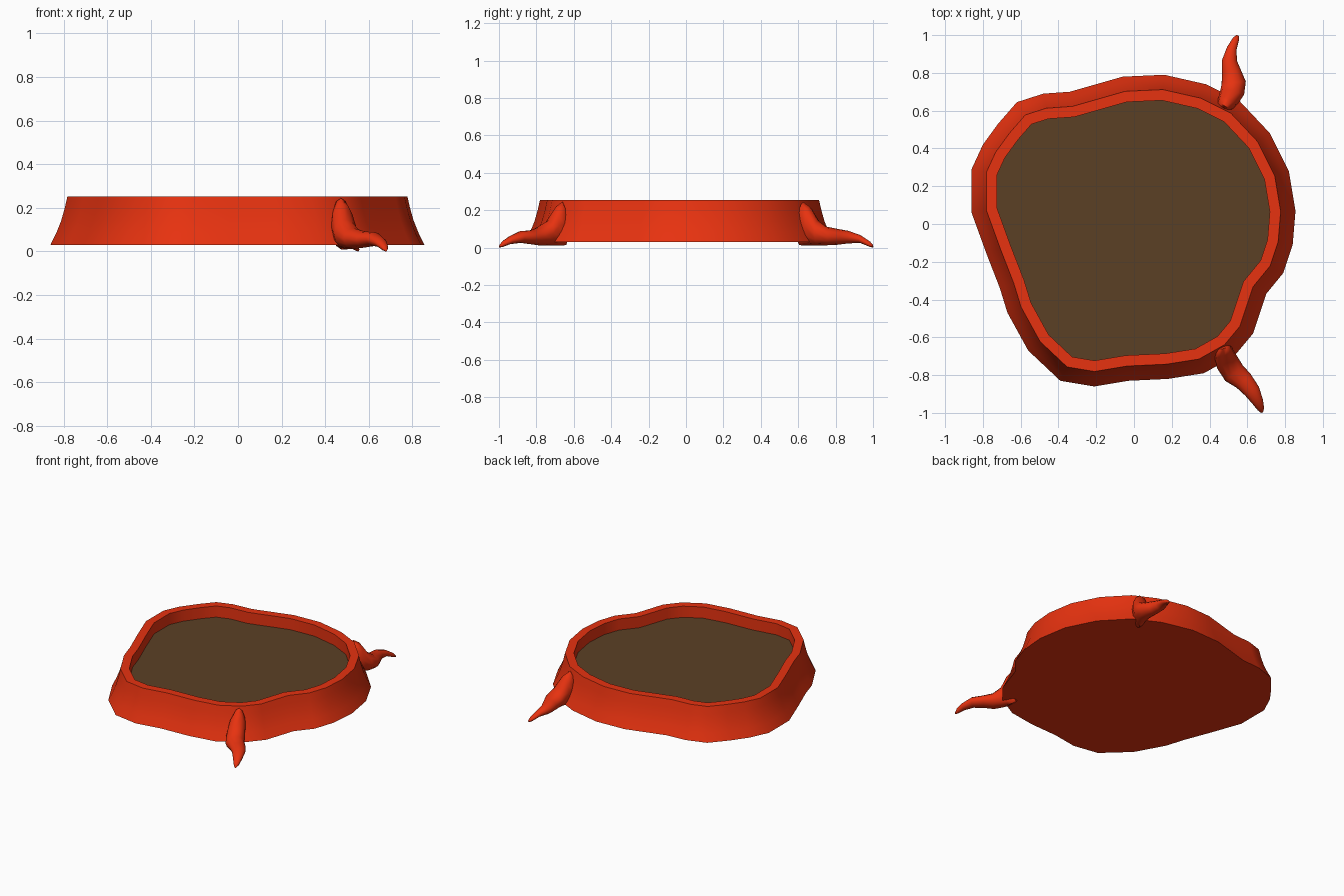
import bpy, bmesh, math
from mathutils import Vector

cube = bpy.data.objects.get("Cube")
if cube:
    bpy.data.objects.remove(cube, do_unlink=True)


def material(name, colour):
    mat = bpy.data.materials.new(name)
    mat.use_nodes = True
    mat.diffuse_color = colour
    mat.node_tree.nodes["Principled BSDF"].inputs["Base Color"].default_value = colour
    return mat


RED = material("bright red", (0.8, 0.032, 0.005, 1))
BROWN = material("earth brown", (0.105, 0.051, 0.018, 1))

# Irregular footprint, counterclockwise
OUTLINE = [Vector(p) for p in (
    (.855, .07), (.82, .28), (.72, .48), (.56, .65), (.38, .74), (.16, .79), (-.06, .78),
    (-.34, .7), (-.48, .69), (-.62, .645), (-.72, .53), (-.8, .42), (-.86, .29), (-.86, .06),
    (-.78, -.16), (-.71, -.34), (-.67, -.47), (-.56, -.67), (-.39, -.83), (-.21, -.86),
    (-.03, -.83), (.18, -.82), (.37, -.79), (.53, -.7), (.63, -.58), (.7, -.37),
    (.79, -.26), (.84, -.11))]


def inset(points, distance):
    """Move each corner inward along its mitre."""
    result = []
    for i, p in enumerate(points):
        a = (p - points[i - 1]).normalized()
        b = (points[(i + 1) % len(points)] - p).normalized()
        na, nb = Vector((-a.y, a.x)), Vector((-b.y, b.x))
        result.append(p + (na + nb) * distance / (1 + na.dot(nb)))
    return result


def loft(name, rings, mat, angle=40):
    """Skin a list of closed rings and cap both ends."""
    bm = bmesh.new()
    loops = [[bm.verts.new(co) for co in ring] for ring in rings]
    for low, high in zip(loops, loops[1:]):
        n = len(low)
        for i in range(n):
            j = (i + 1) % n
            bm.faces.new((low[i], low[j], high[j], high[i]))
    bm.faces.new(loops[0][::-1])
    if len(loops) > 1:
        bm.faces.new(loops[-1])
        bmesh.ops.recalc_face_normals(bm, faces=bm.faces)
    else:
        bmesh.ops.reverse_faces(bm, faces=bm.faces)
    mesh = bpy.data.meshes.new(name)
    bm.to_mesh(mesh)
    bm.free()
    mesh.materials.append(mat)
    obj = bpy.data.objects.new(name, mesh)
    bpy.context.collection.objects.link(obj)
    bpy.ops.object.select_all(action='DESELECT')
    obj.select_set(True)
    bpy.context.view_layer.objects.active = obj
    bpy.ops.object.shade_smooth_by_angle(angle=math.radians(angle))
    return obj


def level(distance, z):
    return [(p.x, p.y, z) for p in inset(OUTLINE, distance)]


# Flared wall, flat rim and inner drop
WALL = ((0, .03), (.027, .085), (.049, .14), (.066, .2), (.078, .253), (.135, .253), (.135, .17))
loft("basin_wall", [level(d, z) for d, z in WALL], RED)

# Soil surface inside the rim
loft("soil", [level(.135, .173)], BROWN)


def claw(name, stations, sides=12):
    """Loft upright oval sections: x, y, bottom, top, half width."""
    rings = []
    for i, (x, y, low, high, half) in enumerate(stations):
        before, after = stations[max(i - 1, 0)], stations[min(i + 1, len(stations) - 1)]
        along = Vector((after[0] - before[0], after[1] - before[1])).normalized()
        ring = []
        for k in range(sides):
            t = math.tau * k / sides
            side = half * math.cos(t)
            ring.append((x - along.y * side, y + along.x * side,
                         (low + high) / 2 + (high - low) / 2 * math.sin(t)))
        rings.append(ring)
    loft(name, rings, RED, 60)


# Clinging claws: upright against the wall, then reaching out to a hooked tip
claw("front_claw", (
    (.465, -.64, .015, .2, .03), (.472, -.66, .01, .245, .045), (.48, -.695, .01, .22, .055),
    (.495, -.735, .012, .145, .062), (.53, -.79, .012, .107, .062), (.58, -.83, .018, .092, .052),
    (.625, -.885, .025, .088, .043), (.655, -.94, .018, .062, .03), (.672, -.98, .003, .035, .018),
    (.678, -.998, 0, .012, .006)))
claw("back_claw", (
    (.47, .605, .015, .2, .03), (.48, .625, .01, .245, .045), (.5, .66, .01, .22, .055),
    (.522, .705, .012, .145, .064), (.528, .75, .012, .112, .064), (.515, .81, .015, .1, .05),
    (.505, .865, .022, .09, .04), (.518, .93, .025, .068, .026), (.54, .98, .005, .035, .017),
    (.55, .998, 0, .015, .007)))
